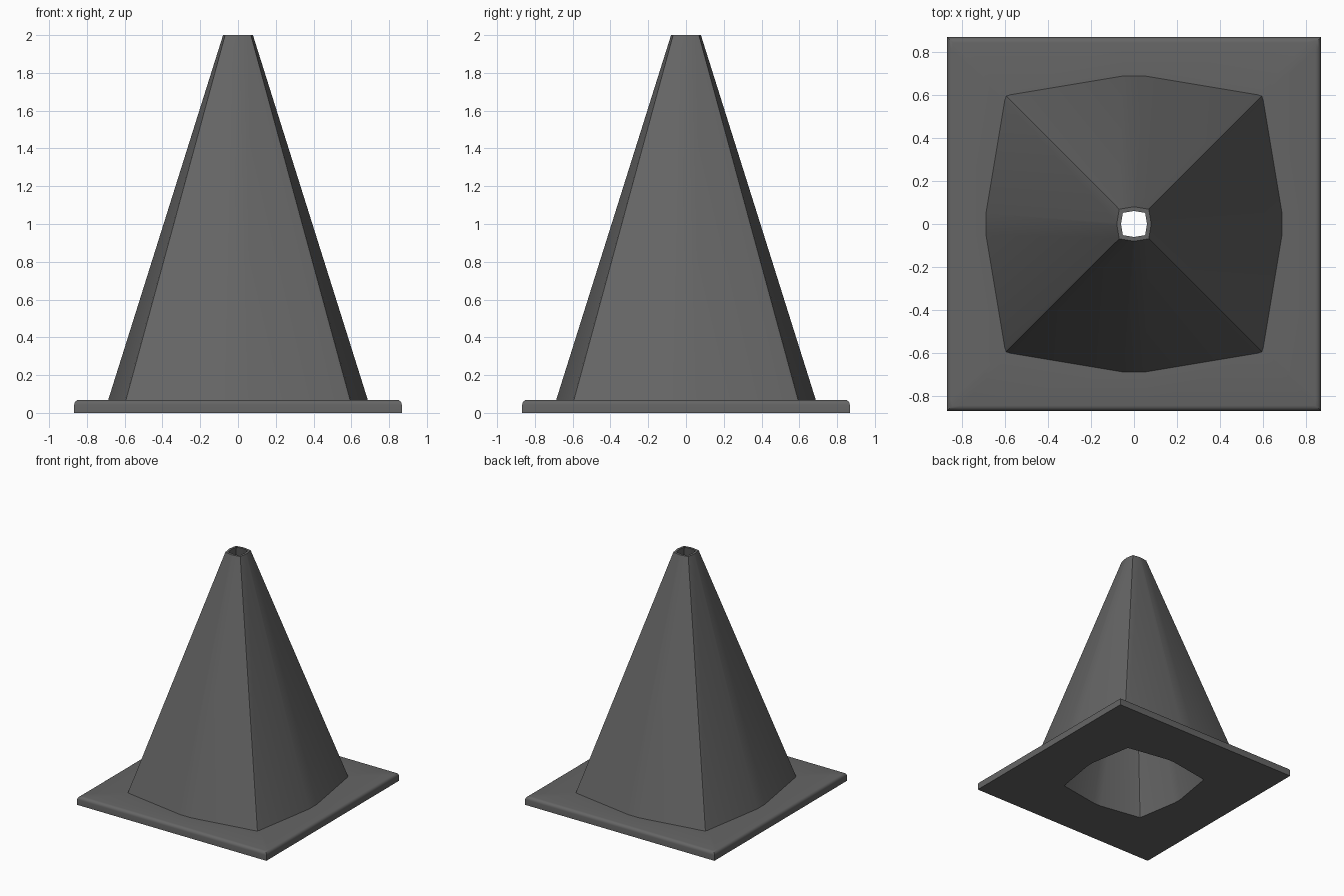
import bpy
import math
from mathutils import Matrix, Vector

cube = bpy.data.objects.get("Cube")
if cube:
    bpy.data.objects.remove(cube)

grey = bpy.data.materials.new("dark_grey")
grey.use_nodes = True
colour = (0.13, 0.13, 0.13, 1)
grey.diffuse_color = colour
grey.node_tree.nodes["Principled BSDF"].inputs["Base Color"].default_value = colour

HALF, PLATE_TOP, HEIGHT = 0.867, 0.069, 2.0

# Bulged square cross-section, one quarter repeated four times
quarter = [(0.687, -0.05), (0.687, 0.05), (0.6, 0.573), (0.593, 0.593), (0.573, 0.6)]
section = [Matrix.Rotation(i * math.pi / 2, 2) @ Vector(p)
           for i in range(4) for p in quarter]


def bulged(scale, z):
    return [(p.x * scale, p.y * scale, z) for p in section]


def square(half, z):
    return [(p.x * half / max(abs(p.x), abs(p.y)),
             p.y * half / max(abs(p.x), abs(p.y)), z) for p in section]


def loft(name, rings):
    n = len(section)
    verts = [v for ring in rings for v in ring]
    faces = [(r * n + i, r * n + (i + 1) % n, (r + 1) * n + (i + 1) % n, (r + 1) * n + i)
             for r in range(len(rings) - 1) for i in range(n)]
    mesh = bpy.data.meshes.new(name)
    mesh.from_pydata(verts, [], faces)
    mesh.materials.append(grey)
    obj = bpy.data.objects.new(name, mesh)
    bpy.context.collection.objects.link(obj)
    bpy.ops.object.select_all(action="DESELECT")
    obj.select_set(True)
    bpy.context.view_layer.objects.active = obj
    bpy.ops.object.shade_smooth_by_angle(angle=math.radians(32))
    return obj


# Hollow cone: outer wall, rim, inner wall
loft("cone_body", [bulged(1, PLATE_TOP), bulged(0.115, HEIGHT),
                   bulged(0.087, HEIGHT), bulged(0.65, 0)])

# Square base plate with a rounded top edge and an opening underneath
radius = 0.025
rounded = [square(HALF - radius + radius * math.cos(a), PLATE_TOP - radius + radius * math.sin(a))
           for a in (i * math.pi / 8 for i in range(5))]
loft("base_plate", [bulged(0.65, 0), square(HALF, 0), *rounded, bulged(1, PLATE_TOP)])
